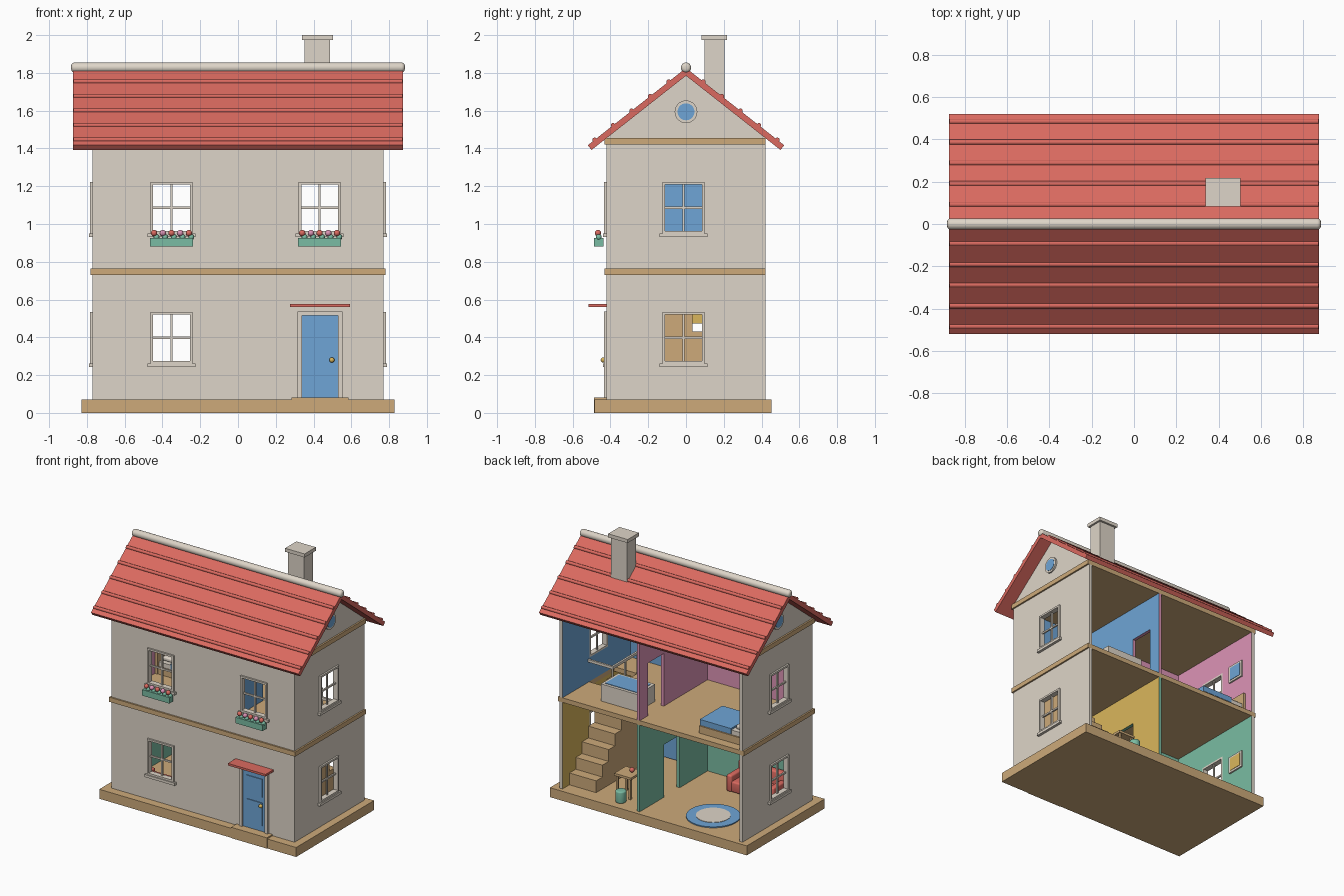
import bpy, bmesh, math
from mathutils import Vector

if "Cube" in bpy.data.objects:
    bpy.data.objects.remove(bpy.data.objects["Cube"])


def lin(c):
    return tuple((v / 255 / 12.92) if v < 11 else ((v / 255 + 0.055) / 1.055) ** 2.4 for v in c) + (1,)


M = {}
for n, c in {"cream": (222, 213, 200), "red": (219, 106, 96), "tan": (205, 170, 122),
             "blue": (110, 165, 214), "green": (122, 188, 163), "yellow": (218, 182, 92),
             "pink": (221, 148, 182)}.items():
    M[n] = bpy.data.materials.new(n)
    M[n].diffuse_color = lin(c)


def finish(name, bm, mats, smooth=False):
    bmesh.ops.recalc_face_normals(bm, faces=bm.faces)
    me = bpy.data.meshes.new(name)
    bm.to_mesh(me)
    bm.free()
    ob = bpy.data.objects.new(name, me)
    bpy.context.collection.objects.link(ob)
    for m in mats:
        me.materials.append(M[m])
    if smooth:
        bpy.context.view_layer.objects.active = ob
        ob.select_set(True)
        bpy.ops.object.shade_smooth_by_angle(angle=math.radians(40))
        ob.select_set(False)
    return ob


def boxes(name, mat, *bs, bevel=0):
    """One object from boxes given as (x0, x1, y0, y1, z0, z1)."""
    bm = bmesh.new()
    for b in bs:
        vs = bmesh.ops.create_cube(bm, size=1)["verts"]
        for v in vs:
            v.co = [(b[2 * i] + b[2 * i + 1]) / 2 + v.co[i] * abs(b[2 * i + 1] - b[2 * i]) for i in range(3)]
    if bevel:
        bmesh.ops.bevel(bm, geom=bm.edges[:], offset=bevel, segments=3, profile=0.5, affect='EDGES')
    return finish(name, bm, [mat], bevel > 0)


def prism(name, mat, pts, x0, x1):
    """Profile in the y-z plane, extruded along x."""
    bm = bmesh.new()
    f = bm.faces.new([bm.verts.new((x0, y, z)) for y, z in pts])
    g = bmesh.ops.extrude_face_region(bm, geom=[f])["geom"]
    bmesh.ops.translate(bm, vec=(x1 - x0, 0, 0), verts=[v for v in g if isinstance(v, bmesh.types.BMVert)])
    return finish(name, bm, [mat])


def cyl(name, mat, loc, r, depth, along_x=False, segs=32, r2=None, round_edge=0):
    bm = bmesh.new()
    bmesh.ops.create_cone(bm, cap_ends=True, segments=segs, radius1=r, radius2=r if r2 is None else r2, depth=depth)
    if round_edge:
        es = [e for e in bm.edges if abs(e.verts[0].co.z - e.verts[1].co.z) < 1e-5]
        bmesh.ops.bevel(bm, geom=es, offset=round_edge, segments=4, profile=0.5, affect='EDGES')
    for v in bm.verts:
        v.co = Vector(loc) + (Vector((v.co.z, v.co.y, v.co.x)) if along_x else v.co)
    return finish(name, bm, [mat], True)


def ball(name, mat, loc, r):
    bm = bmesh.new()
    bmesh.ops.create_uvsphere(bm, u_segments=14, v_segments=9, radius=r)
    bmesh.ops.translate(bm, vec=loc, verts=bm.verts)
    return finish(name, bm, [mat], True)


def wall(name, axis, pos, t, a0, a1, z0, z1, hole, m_out, m_in):
    """Wall with one rectangular hole; the room side gets the second colour."""
    As, Zs = sorted({a0, a1, hole[0], hole[1]}), sorted({z0, z1, hole[2], hole[3]})
    bm = bmesh.new()
    V = {(a, z): bm.verts.new((pos, a, z) if axis == 0 else (a, pos, z)) for a in As for z in Zs}
    for a, b in zip(As, As[1:]):
        for c, d in zip(Zs, Zs[1:]):
            if not (hole[0] <= a < hole[1] and hole[2] <= c < hole[3]):
                bm.faces.new([V[a, c], V[b, c], V[b, d], V[a, d]])
    g = bmesh.ops.extrude_face_region(bm, geom=bm.faces[:])["geom"]
    vec = Vector((t, 0, 0) if axis == 0 else (0, t, 0))
    bmesh.ops.translate(bm, vec=vec, verts=[v for v in g if isinstance(v, bmesh.types.BMVert)])
    bmesh.ops.recalc_face_normals(bm, faces=bm.faces)
    for f in bm.faces:
        f.material_index = int(f.normal.dot(vec.normalized()) > 0.5)
    return finish(name, bm, [m_out, m_in])


def place(side, a0, a1, d0, d1, z0, z1):
    """Box on a wall: a along the wall, d outward from it."""
    if side == "front":
        return (a0, a1, -0.42 - d1, -0.42 - d0, z0, z1)
    s = 1 if side == "right" else -1
    return (s * (0.77 + d0), s * (0.77 + d1), a0, a1, z0, z1)


def window(side, level, c, z):
    w, h, b = 0.111, 0.273, 0.014
    p = lambda *k: place(side, *k)
    boxes(f"{side}_{level}_window_frame", "cream",
          p(c - w, c - w + b, -0.028, 0.013, z, z + h), p(c + w - b, c + w, -0.028, 0.013, z, z + h),
          p(c - w + b, c + w - b, -0.028, 0.013, z + h - b, z + h), p(c - w + b, c + w - b, -0.028, 0.013, z, z + b),
          p(c - 0.006, c + 0.006, -0.018, -0.006, z + b, z + h - b),
          p(c - w + b, c + w - b, -0.018, -0.006, z + h / 2 - 0.006, z + h / 2 + 0.006))
    boxes(f"{side}_{level}_window_sill", "cream", p(c - 0.127, c + 0.127, -0.02, 0.02, z - 0.02, z))


# base, floors, doorstep
boxes("base", "tan", (-0.828, 0.828, -0.484, 0.452, 0, 0.072))
boxes("doorstep", "tan", (0.283, 0.585, -0.488, -0.415, 0, 0.082))
boxes("upper_floor", "tan", (-0.782, 0.55, -0.432, 0.42, 0.73, 0.765), (0.55, 0.782, 0.1, 0.42, 0.73, 0.765),
      (0.55, 0.782, -0.432, -0.2, 0.73, 0.765), (0.745, 0.782, -0.2, 0.1, 0.73, 0.765))
boxes("attic_floor", "tan", (-0.782, 0.782, -0.432, 0.42, 1.42, 1.455))

# walls, windows and the partition between rooms
LX, RX, SY = -0.352, 0.432, -0.013
for level, z0, z1, wz, left, right in (("lower", 0.072, 0.73, 0.262, "green", "yellow"),
                                       ("upper", 0.765, 1.42, 0.95, "pink", "blue")):
    hole = lambda c: (c - 0.1, c + 0.1, wz + 0.01, wz + 0.263)
    wall(f"front_{level}_left_wall", 1, -0.42, 0.025, -0.77, 0.107, z0, z1, hole(LX), "cream", left)
    rh = hole(RX) if level == "upper" else (0.335, 0.533, z0, 0.52)
    wall(f"front_{level}_right_wall", 1, -0.42, 0.025, 0.107, 0.77, z0, z1, rh, "cream", right)
    wall(f"left_{level}_wall", 0, -0.77, 0.025, -0.395, 0.42, z0, z1, hole(SY), "cream", left)
    wall(f"right_{level}_wall", 0, 0.77, -0.025, -0.395, 0.42, z0, z1, hole(SY), "cream", right)
    dy = (-0.06, 0.13) if level == "lower" else (0.13, 0.32)
    wall(f"{level}_partition", 0, 0.095, 0.025, -0.395, 0.42, z0, z1, (*dy, z0, z0 + 0.4), left, right)
    window("front", level, LX, wz)
    window("left", level, SY, wz)
    window("right", level, SY, wz)
    # framed picture on the left wall
    pz = 0.42 if level == "lower" else 1.166
    boxes(f"{level}_picture_frame", "cream", (-0.746, -0.733, 0.18, 0.32, pz - 0.065, pz + 0.065))
    boxes(f"{level}_picture", "yellow" if level == "lower" else "blue",
          (-0.734, -0.730, 0.195, 0.305, pz - 0.05, pz + 0.05))
window("front", "upper_right", RX, 0.95)

# front door
boxes("door_frame", "cream", (0.315, 0.339, -0.435, -0.392, 0.08, 0.537), (0.529, 0.553, -0.435, -0.392, 0.08, 0.537),
      (0.339, 0.529, -0.435, -0.392, 0.515, 0.537))
boxes("door", "blue", (0.339, 0.529, -0.422, -0.398, 0.08, 0.515))
boxes("door_panels", "blue", (0.368, 0.5, -0.428, -0.42, 0.34, 0.48), (0.368, 0.5, -0.428, -0.42, 0.125, 0.3))
ball("door_knob", "yellow", (0.497, -0.438, 0.28), 0.014)
boxes("door_canopy", "red", (0.275, 0.592, -0.515, -0.415, 0.56, 0.576))

# flower boxes
for k, c in enumerate((LX, RX)):
    boxes(f"flower_box_{k}", "green", (c - 0.114, c + 0.114, -0.486, -0.438, 0.882, 0.927))
    for i in range(5):
        x = c + (i - 2) * 0.046
        ball(f"leaf_{k}_{i}", "green", (x + 0.012, -0.462, 0.93), 0.016)
        ball(f"flower_{k}_{i}", "pink" if i % 2 else "red", (x, -0.466, 0.952), 0.017)

# gables with round windows
for s, side in ((-1, "left"), (1, "right")):
    prism(f"{side}_gable", "cream", [(-0.42, 1.455), (0.42, 1.455), (0, 1.787)], s * 0.745, s * 0.77)
    cyl(f"{side}_round_window_frame", "cream", (s * 0.77, 0, 1.594), 0.06, 0.024, True)
    cyl(f"{side}_round_window_glass", "blue", (s * 0.77, 0, 1.594), 0.045, 0.03, True)

# roof slopes, tile ridges, ridge cap, chimney
for s, side in ((-1, "front"), (1, "back")):
    prism(f"{side}_roof", "red", [(0, 1.826), (s * 0.52, 1.417), (s * 0.5, 1.392), (0, 1.785)], -0.873, 0.873)
    for i in range(5):
        y = 0.092 + i * 0.098
        cyl(f"{side}_tile_ridge_{i}", "red", (0, s * y, 1.826 - 0.786 * y), 0.012, 1.744, True, 12)
cyl("ridge_cap", "cream", (0, 0, 1.828), 0.027, 1.766, True, 24, round_edge=0.018)
boxes("chimney", "cream", (0.353, 0.487, 0.098, 0.203, 1.6, 1.975))
boxes("chimney_cap", "cream", (0.338, 0.502, 0.083, 0.218, 1.973, 2.0))

# solid staircase and landing rail
prism("staircase", "tan", [(0.337, 0.072)] +
      [p for i in range(7) for p in ((0.337 - i * 0.0755, 0.162 + i * 0.09), (0.2615 - i * 0.0755, 0.162 + i * 0.09))] +
      [(-0.1915, 0.072)], 0.52, 0.744)
boxes("landing_rail", "cream", (0.55, 0.745, 0.1, 0.115, 0.92, 0.94), (0.535, 0.55, -0.2, 0.115, 0.92, 0.94),
      *[(0.537, 0.548, y, y + 0.011, 0.765, 0.92) for y in (-0.2, -0.05, 0.102)])

# bathtub with water
boxes("bathtub", "cream", (0.19, 0.5, 0.1, 0.31, 0.765, 0.895))
boxes("bath_water", "blue", (0.212, 0.478, 0.122, 0.288, 0.894, 0.899))

# bed
boxes("bed_frame", "tan", (-0.73, -0.355, 0.07, 0.35, 0.765, 0.82), (-0.744, -0.722, 0.065, 0.355, 0.765, 0.94))
boxes("mattress", "cream", (-0.722, -0.365, 0.08, 0.34, 0.82, 0.855))
boxes("blanket", "blue", (-0.62, -0.358, 0.074, 0.346, 0.825, 0.868))
boxes("pillow", "cream", (-0.715, -0.635, 0.11, 0.31, 0.855, 0.885), bevel=0.01)

# sofa
boxes("sofa", "red", (-0.6, -0.2, -0.39, -0.2, 0.074, 0.155), (-0.6, -0.2, -0.39, -0.335, 0.074, 0.255),
      (-0.6, -0.555, -0.39, -0.195, 0.074, 0.2), (-0.245, -0.2, -0.39, -0.195, 0.074, 0.2), bevel=0.012)

# rug
cyl("rug", "blue", (-0.363, 0.19, 0.075), 0.188, 0.01, segs=40)
cyl("rug_centre", "cream", (-0.363, 0.19, 0.079), 0.12, 0.008, segs=40)

# table with apple, and stool
boxes("table", "tan", (0.25, 0.39, 0.165, 0.305, 0.225, 0.243),
      *[(x, x + 0.016, y, y + 0.016, 0.072, 0.225) for x in (0.258, 0.366) for y in (0.173, 0.281)])
ball("apple", "red", (0.3, 0.22, 0.26), 0.018)
cyl("stool", "green", (0.296, 0.36, 0.117), 0.038, 0.09, round_edge=0.01)

for m in bpy.data.materials:
    if m.users and not m.is_grease_pencil:
        m.use_nodes = True
        m.node_tree.nodes["Principled BSDF"].inputs["Base Color"].default_value = m.diffuse_color
